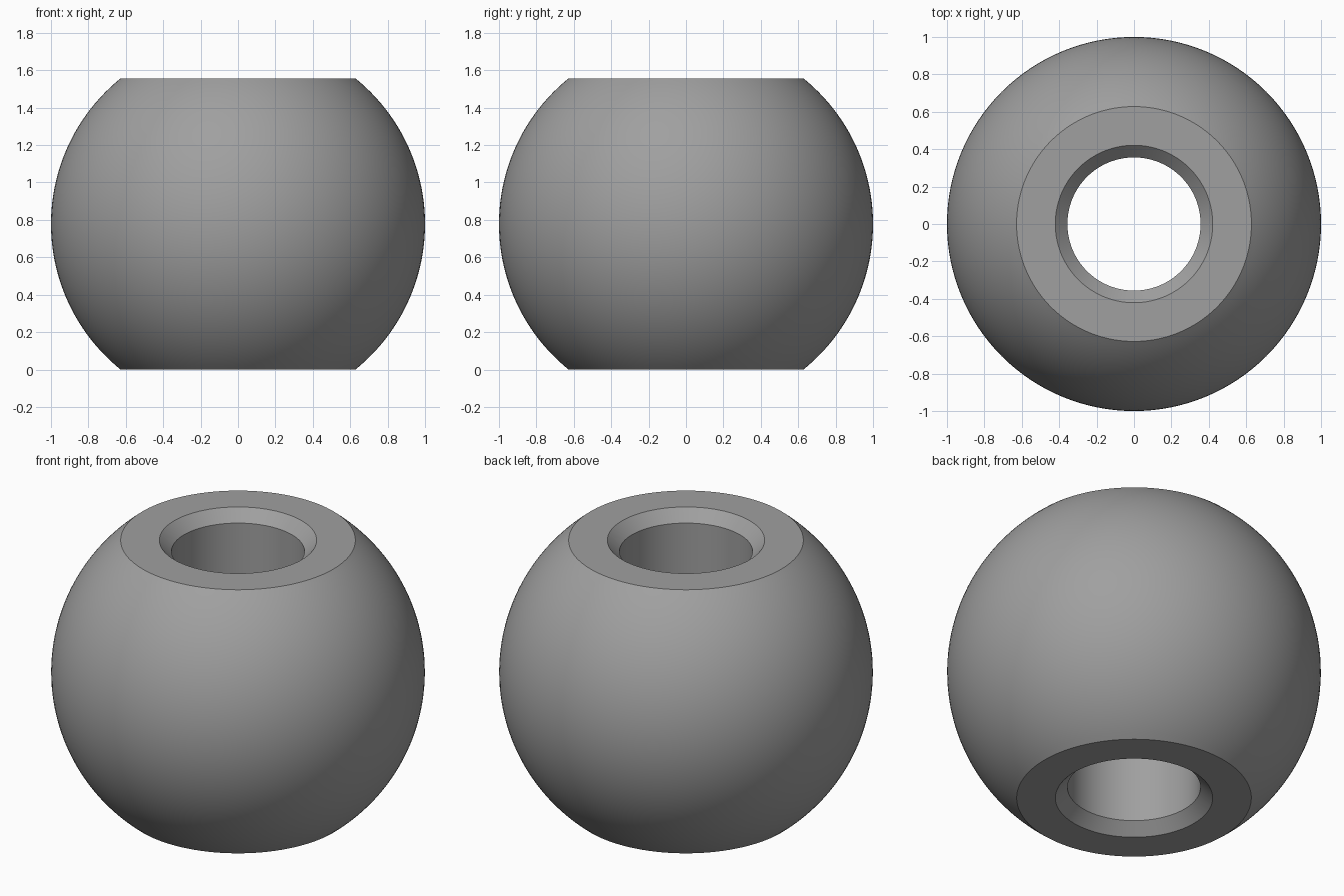
import bpy, bmesh, math

if "Cube" in bpy.data.objects:
    bpy.data.objects.remove(bpy.data.objects["Cube"])

R = 1.0            # ball radius
RIM = 0.628        # outer radius of the flat ends
BORE = 0.356       # through-hole radius
CHAMFER = 0.065    # bevel at each mouth of the hole
SEGMENTS, ARCS = 128, 48

H = math.sqrt(R * R - RIM * RIM)   # half height
TILT = math.asin(H / R)

# Closed half-section: spherical outside, flat ends, chamfered bore
profile = []
for i in range(ARCS + 1):
    a = -TILT + 2 * TILT * i / ARCS
    profile.append((R * math.cos(a), R * math.sin(a)))
profile += [(BORE + CHAMFER, H), (BORE, H - CHAMFER),
            (BORE, -H + CHAMFER), (BORE + CHAMFER, -H)]

# Revolve the section around z
bm = bmesh.new()
rings = []
for s in range(SEGMENTS):
    t = 2 * math.pi * s / SEGMENTS
    rings.append([bm.verts.new((r * math.cos(t), r * math.sin(t), z + H))
                  for r, z in profile])
n = len(profile)
for s in range(SEGMENTS):
    a, b = rings[s], rings[(s + 1) % SEGMENTS]
    for i in range(n):
        j = (i + 1) % n
        bm.faces.new((a[i], b[i], b[j], a[j]))
bmesh.ops.recalc_face_normals(bm, faces=bm.faces)
mesh = bpy.data.meshes.new("bored_ball")
bm.to_mesh(mesh)
bm.free()

ball = bpy.data.objects.new("bored_ball", mesh)
bpy.context.collection.objects.link(ball)

# Plain grey
grey = bpy.data.materials.new("grey")
grey.diffuse_color = (0.35, 0.35, 0.35, 1)
grey.use_nodes = True
grey.node_tree.nodes["Principled BSDF"].inputs["Base Color"].default_value = grey.diffuse_color
mesh.materials.append(grey)

# Smooth curves, sharp rims
bpy.context.view_layer.objects.active = ball
ball.select_set(True)
bpy.ops.object.shade_smooth_by_angle(angle=math.radians(30))
